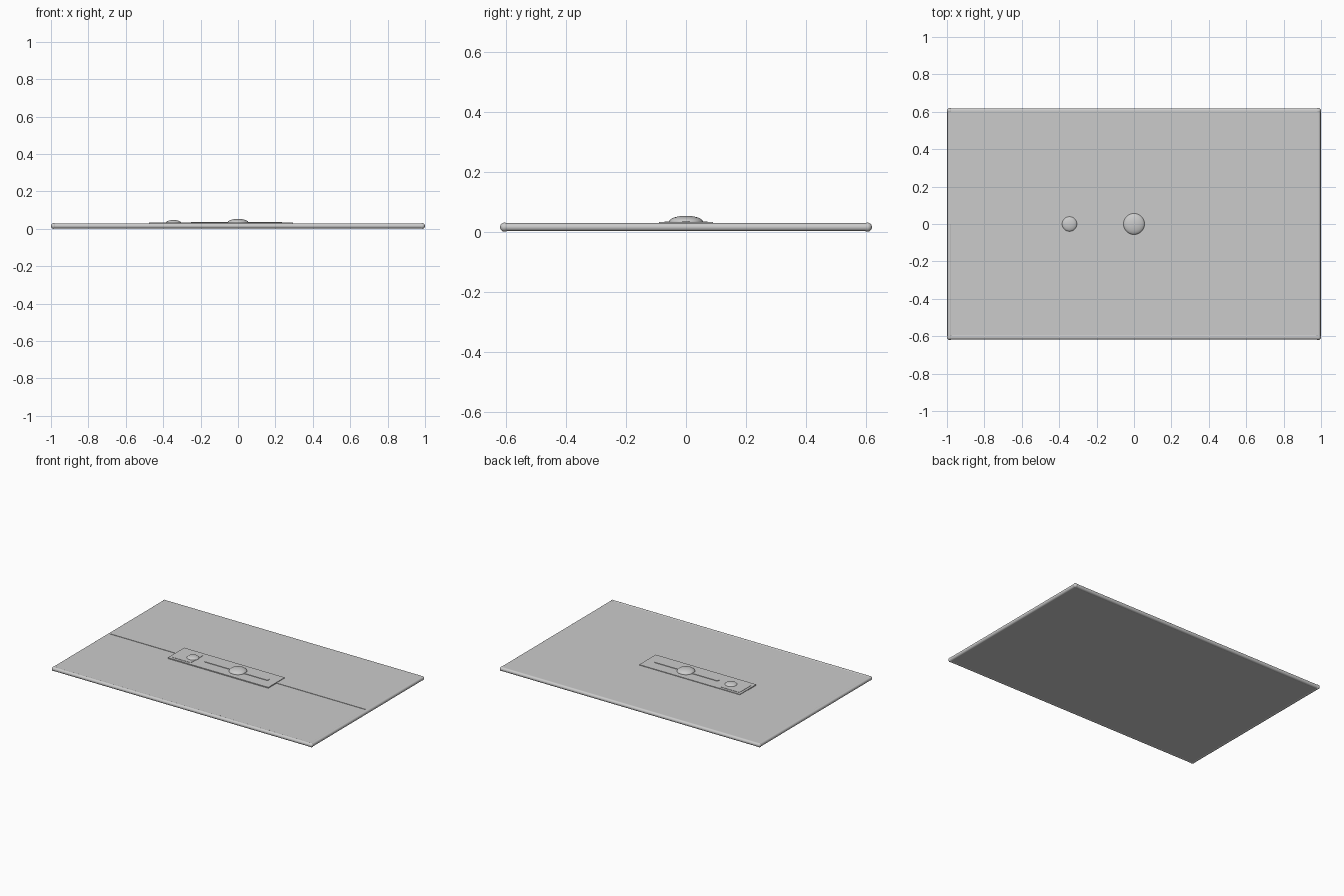
import bpy, bmesh, math

if "Cube" in bpy.data.objects:
    bpy.data.objects.remove(bpy.data.objects["Cube"])


def smooth(o):
    bpy.ops.object.select_all(action='DESELECT')
    o.select_set(True)
    bpy.context.view_layer.objects.active = o
    bpy.ops.object.shade_smooth_by_angle()


def box(name, x0, x1, y0, y1, z0, z1, corner=0.0):
    bm = bmesh.new()
    bmesh.ops.create_cube(bm, size=1)
    for v in bm.verts:
        v.co = ((x0 + x1) / 2 + v.co.x * (x1 - x0),
                (y0 + y1) / 2 + v.co.y * (y1 - y0),
                (z0 + z1) / 2 + v.co.z * (z1 - z0))
    if corner:
        upright = [e for e in bm.edges
                   if abs(e.verts[0].co.z - e.verts[1].co.z) > 1e-5]
        bmesh.ops.bevel(bm, geom=upright, offset=corner, segments=4,
                        profile=0.5, affect='EDGES')
    me = bpy.data.meshes.new(name)
    bm.to_mesh(me)
    bm.free()
    o = bpy.data.objects.new(name, me)
    bpy.context.collection.objects.link(o)
    return o


def ball(name, loc, scale):
    bpy.ops.mesh.primitive_uv_sphere_add(segments=32, ring_count=16,
                                         radius=1, location=loc)
    o = bpy.context.object
    o.name = name
    o.scale = scale
    smooth(o)


def rod(name, loc, length, rot):
    bpy.ops.mesh.primitive_cylinder_add(vertices=24, radius=0.0135, depth=length,
                                        location=loc, rotation=rot)
    o = bpy.context.object
    o.name = name
    smooth(o)


X, Y, Z = 0.985, 0.605, 0.015

# two halves of the panel, with a fine step along the middle seam
box("panel_front", -X, X, -Y, 0, 0.003, 0.026)
box("panel_back", -X, X, 0, Y, 0.003, 0.0285)

# round edging and corner balls
for s, side in ((-1, "left"), (1, "right")):
    rod(f"edge_{side}", (s * X, 0, Z), 2 * Y, (math.pi / 2, 0, 0))
    for t, end in ((-1, "front"), (1, "back")):
        ball(f"corner_{end}_{side}", (s * X, t * Y, Z), (0.015,) * 3)
for t, end in ((-1, "front"), (1, "back")):
    rod(f"edge_{end}", (0, t * Y, Z), 2 * X, (0, math.pi / 2, 0))

# raised centre plate, square pad and slide bar
box("centre_plate", -0.475, 0.295, -0.09, 0.09, 0.02, 0.0325)
box("pad", -0.46, -0.31, -0.072, 0.072, 0.03, 0.0345, corner=0.015)
box("slide_bar", -0.25, 0.235, -0.012, 0.012, 0.03, 0.036, corner=0.005)

# flattened domes
ball("centre_knob", (0, 0, 0.032), (0.057, 0.057, 0.021))
ball("small_knob", (-0.345, 0, 0.032), (0.04, 0.04, 0.015))
